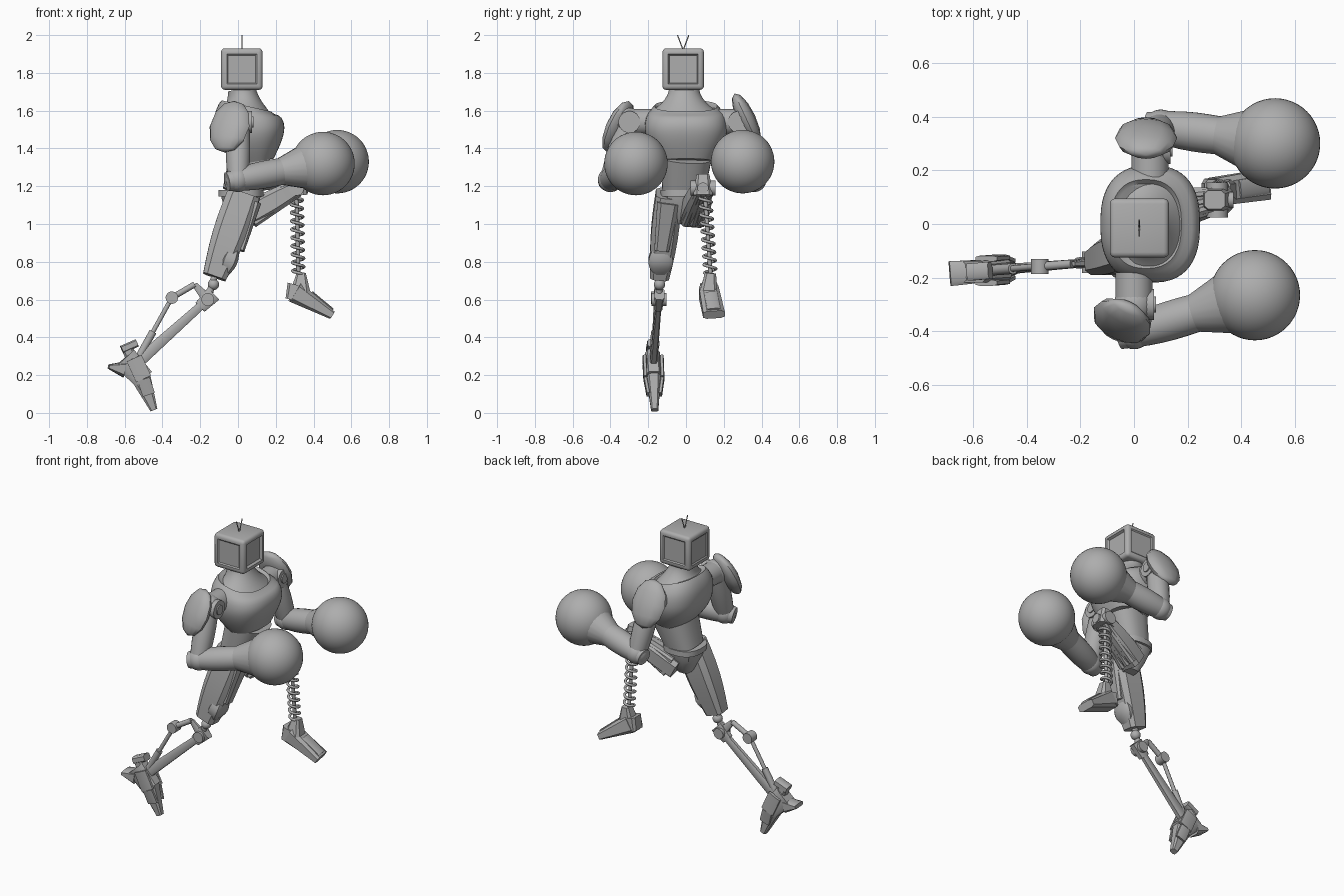
import bpy, bmesh
from math import cos, sin, pi, radians
from mathutils import Vector, Matrix, Euler

if "Cube" in bpy.data.objects:
    bpy.data.objects.remove(bpy.data.objects["Cube"])

grey = bpy.data.materials.new("plain grey")
grey.use_nodes = True
grey.diffuse_color = (0.42, 0.42, 0.42, 1)
grey.node_tree.nodes["Principled BSDF"].inputs["Base Color"].default_value = grey.diffuse_color


def finish(name, bm, sharp=35):
    """Turn a bmesh into a smooth shaded object that keeps its hard edges."""
    bmesh.ops.recalc_face_normals(bm, faces=bm.faces)
    for face in bm.faces:
        face.smooth = True
    for edge in bm.edges:
        edge.smooth = edge.calc_face_angle(pi) < radians(sharp)
    mesh = bpy.data.meshes.new(name)
    bm.to_mesh(mesh)
    bm.free()
    mesh.materials.append(grey)
    bpy.context.collection.objects.link(bpy.data.objects.new(name, mesh))


def steps(count):
    return [i / count for i in range(count + 1)]


def signed_power(value, exponent):
    return abs(value) ** exponent * (1 if value > 0 else -1)


def loft(name, rings, sides=24, square=2):
    """Skin rings of (centre, radius in the xz plane, radius across, tilt)."""
    bm = bmesh.new()
    axis = (rings[-1][0] - rings[0][0]).normalized()
    guide = Vector((0, 1, 0)) if abs(axis.y) < 0.9 else Vector((0, 0, 1))
    back = axis.cross(guide).normalized()
    across = axis.cross(back)
    loops = []
    for centre, depth, width, tilt in rings:
        loop = []
        for i in range(sides):
            angle = 2 * pi * (i + 0.5) / sides
            c = signed_power(cos(angle), 2 / square)
            s = signed_power(sin(angle), 2 / square)
            loop.append(bm.verts.new(centre + back * depth * c + across * width * s + axis * tilt * c))
        loops.append(loop)
    for low, high in zip(loops, loops[1:]):
        for i in range(sides):
            bm.faces.new((low[i - 1], low[i], high[i], high[i - 1]))
    bm.faces.new(loops[0])
    bm.faces.new(loops[-1])
    finish(name, bm)


def limb(name, start, end, radius, end_radius=None, flat=1, end_flat=None, bulge=0, sides=20, square=2):
    """Taper between two points; flat is the ratio of width to depth."""
    end_radius = end_radius or radius
    end_flat = end_flat or flat
    rings = []
    for t in steps(6 if bulge else 1):
        r = radius + (end_radius - radius) * t + bulge * sin(pi * t)
        rings.append((start.lerp(end, t), r, r * (flat + (end_flat - flat) * t), 0))
    loft(name, rings, sides, square)


def block(name, start, end, radius, end_radius=None, flat=1, end_flat=None, bulge=0):
    """A limb with a chamfered square section."""
    limb(name, start, end, radius, end_radius, flat, end_flat, bulge, sides=8, square=4)


def pin(name, centre, half, radius):
    """A round hinge pin lying across the body."""
    reach = Vector((0, half, 0))
    limb(name, centre - reach, centre + reach, radius)


def ball(name, centre, radius, scale=(1, 1, 1), turn=(0, 0, 0), segments=32):
    bm = bmesh.new()
    place = Matrix.LocRotScale(centre, Euler([radians(a) for a in turn]), Vector(scale))
    bmesh.ops.create_uvsphere(bm, u_segments=segments, v_segments=segments // 2, radius=radius, matrix=place)
    finish(name, bm)


# Head: a rounded box with a recessed screen and shallow side panels
head = Vector((0.02, -0.015, 1.82))
bm = bmesh.new()
bmesh.ops.create_cube(bm, size=0.22, matrix=Matrix.Translation(head))
bmesh.ops.bevel(bm, geom=bm.edges[:], offset=0.02, segments=3, profile=0.5, affect='EDGES')
for face in sorted(bm.faces, key=lambda f: -f.calc_area())[:6]:
    face.normal_update()
    if abs(face.normal.z) < 0.5:
        screen = face.normal.x > 0.5
        bmesh.ops.inset_region(bm, faces=[face], thickness=0.015)
        bmesh.ops.inset_region(bm, faces=[face], thickness=0.01, depth=-0.015 if screen else -0.006)
finish("head", bm)

# Chest: swells up to the shoulders and ends in a dipping collar
rings = []
for t in steps(12):
    swell = sin(pi / 2 * min(1, t * 1.5))
    close = t ** 8
    rings.append((Vector((0.09 - 0.045 * t, 0, 1.33 + 0.28 * t)),
                  0.1 + 0.085 * swell - 0.045 * close, 0.14 + 0.08 * swell - 0.04 * close, 0.05 * t ** 3))
centre, depth, width, tilt = rings[-1]
rim = 0.015
rings.append((centre + Vector((0, 0, rim)), depth - rim, width - rim, tilt))
rings.append((centre, depth - 2 * rim, width - 2 * rim, tilt))
loft("chest", rings, 48, 2.5)

# Neck: flares out into the collar
rings = []
for t in steps(8):
    flare = (1 - t) ** 2
    rings.append((Vector((0.02 + 0.03 * flare, -0.01, 1.6 + 0.12 * t)),
                  0.075 + 0.045 * flare, 0.08 + 0.09 * flare, 0.05 * flare))
loft("neck", rings, 48)

# Waist, belt and pelvis
waist = Vector((0.015, -0.015, 1.16))
limb("abdomen", waist, Vector((0.08, 0, 1.36)), 0.1, 0.125, flat=1.1, sides=32, square=2.5)
limb("belt", waist - Vector((0, 0, 0.015)), waist + Vector((0, 0, 0.02)), 0.12, sides=32, square=2.5)
limb("pelvis", waist - Vector((0, 0, 0.16)), waist, 0.04, 0.11, bulge=0.01, sides=12, square=3)

arms = {
    "right": (-1, Vector((0, -0.3, 1.54)), Vector((0, -0.4, 1.235)), Vector((0.45, -0.265, 1.32))),
    "left": (1, Vector((0.06, 0.28, 1.54)), Vector((0.1, 0.36, 1.235)), Vector((0.525, 0.3, 1.33))),
}
for side, (sign, shoulder, elbow, fist) in arms.items():
    # Antenna leans out to each side
    outward = Vector((0, sign, 0))
    top = head + Vector((0, 0, 0.1))
    limb(side + " antenna", top, top + outward * 0.03 + Vector((0, 0, 0.08)), 0.003, sides=6)

    # Shoulder joint with its front disc
    forward = Vector((0.075, 0, 0))
    limb(side + " shoulder axle", shoulder - outward * 0.12, shoulder, 0.07)
    ball(side + " shoulder joint", shoulder, 0.075)
    limb(side + " shoulder disc", shoulder, shoulder + forward, 0.058)
    limb(side + " shoulder cap", shoulder, shoulder + forward * 1.1, 0.03)

    # Plate leans in at the top and covers the outer arm
    plate = shoulder + outward * 0.06 + Vector((-0.045, 0, -0.025))
    if side == "left":
        plate += Vector((0.03, -0.02, 0.04))
    ball(side + " shoulder plate", plate, 0.15, scale=(0.77, 0.33, 1),
         turn=(sign * 25, 0, -25 if side == "right" else 0), segments=12)

    # Arm ends in a round fist
    limb(side + " upper arm", shoulder, elbow, 0.06, 0.055, bulge=0.008)
    ball(side + " elbow", elbow, 0.066)
    wrist = elbow.lerp(fist, 0.5)
    limb(side + " forearm", elbow.lerp(fist, -0.13), wrist, 0.05, 0.072, bulge=0.01)
    limb(side + " cuff", wrist, elbow.lerp(fist, 0.85), 0.072, 0.13)
    ball(side + " fist", fist, 0.168, segments=48)


def stance(x, z):
    """A point in the slanted plane of the right leg."""
    return Vector((x, x * 0.08 - 0.13, z))


# Right thigh: armoured block with a side panel and knee guard
hip = Vector((0.03, -0.09, 1.16))
thigh_end = stance(-0.125, 0.72)
block("right thigh", hip, thigh_end, 0.09, 0.065, flat=0.8, bulge=0.015)
block("right thigh panel", hip.lerp(thigh_end, 0.1) + Vector((0.06, 0, 0)),
      stance(0.01, 0.86), 0.05, 0.025, flat=1.2, end_flat=1.6)
block("right knee guard", stance(-0.02, 0.87), stance(-0.075, 0.73), 0.03, 0.02, flat=1.5, bulge=0.02)

# Right knee and the linked rods of the shin
knee = stance(-0.16, 0.6)
lever = stance(-0.23, 0.68)
pivot = stance(-0.35, 0.61)
ankle = stance(-0.55, 0.25)
ball("right knee ball", stance(-0.13, 0.68), 0.03)
limb("right knee link", thigh_end, knee, 0.018)
pin("right knee hinge", knee, 0.04, 0.034)
block("right knee bracket", stance(-0.13, 0.63), stance(-0.2, 0.56), 0.045, 0.035, flat=0.6)
block("right knee lever", knee, lever, 0.03, 0.015, flat=0.6)
limb("right upper rod", lever, pivot, 0.016)
pin("right rod pivot", pivot, 0.028, 0.033)
limb("right rear piston", pivot, ankle, 0.012)
limb("right piston sleeve", pivot.lerp(ankle, 0.5), ankle, 0.02)
block("right shin", knee, ankle, 0.022, 0.034, flat=0.7, end_flat=0.6)

# Right foot: layered ankle plates, heel spur and pointed toe
instep = stance(-0.5, 0.18)
toe = stance(-0.445, 0.015)
block("right ankle", stance(-0.6, 0.29), instep, 0.07, 0.06, flat=0.6, end_flat=0.75)
block("right heel", stance(-0.615, 0.335), stance(-0.535, 0.37), 0.022, flat=1.5)
block("right heel post", ankle, stance(-0.59, 0.35), 0.03)
block("right heel spur", stance(-0.6, 0.23), stance(-0.685, 0.245), 0.045, 0.012, flat=1, end_flat=4)
block("right toe", ankle.lerp(instep, 0.5), toe, 0.06, 0.02, flat=0.7, end_flat=1)
for sign in (-1, 1):
    outward = Vector((0, sign * 0.045, 0))
    block("right ankle plate", ankle + outward + Vector((0, 0, 0.04)), instep + outward, 0.045, flat=0.25)
    block("right toe plate", instep + outward, instep.lerp(toe, 0.5) + outward * 0.7, 0.035, flat=0.3)

# Left thigh: raised forward and wrapped in ribs
hip = Vector((0.06, 0.04, 1.05))
knee = Vector((0.31, 0.09, 1.19))
block("left thigh", hip.lerp(knee, -0.1), knee, 0.064, 0.045, flat=1.1, bulge=0.01)
for offset in (-1, 0, 1):
    for lift in (-1, 1):
        shift = Vector((-lift * 0.025, offset * 0.045, lift * 0.048))
        limb("left thigh rib", hip + shift, knee + shift * 0.6, 0.022, 0.018, sides=8)
pin("left knee hinge", knee, 0.065, 0.04)
block("left knee cap", knee - Vector((0, 0, 0.04)), knee + Vector((-0.01, 0, 0.07)), 0.06, 0.04, flat=0.9)
limb("left knee pin", knee, knee + Vector((0.06, 0, 0)), 0.03)

# Left shin: a coil spring round a thin core
top = knee + Vector((0, 0.01, -0.02))
base = Vector((0.32, 0.13, 0.73))
limb("left spring core", top, base, 0.011)
curve = bpy.data.curves.new("left spring", 'CURVE')
curve.dimensions = '3D'
curve.bevel_depth = 0.008
curve.bevel_resolution = 2
coil = curve.splines.new('POLY')
turns, per_turn = 10, 16
coil.points.add(turns * per_turn)
for point, t in zip(coil.points, steps(turns * per_turn)):
    angle = 2 * pi * turns * t
    point.co = (*(top.lerp(base, t) + Vector((cos(angle), sin(angle), 0)) * 0.031), 1)
coil.use_smooth = True
curve.materials.append(grey)
bpy.context.collection.objects.link(bpy.data.objects.new("left spring", curve))

# Left foot: a wedge with a raised toe panel
heel = Vector((0.3, 0.12, 0.64))
toe = Vector((0.495, 0.148, 0.52))
block("left foot", heel, toe, 0.06, 0.024, flat=0.9, end_flat=2.5)
block("left heel", heel - Vector((0.02, 0, 0.04)), heel + Vector((0, 0, 0.04)), 0.03, 0.04, flat=1.7, end_flat=1.2)
block("left ankle", heel + Vector((0.03, 0, 0)), base + Vector((0.015, 0, 0.01)), 0.055, 0.025, flat=0.9, end_flat=1.2)
rise = Vector((0.02, 0, 0.033))
block("left toe panel", heel.lerp(toe, 0.35) + rise, heel.lerp(toe, 0.95) + rise * 0.5, 0.015, flat=2.3)
